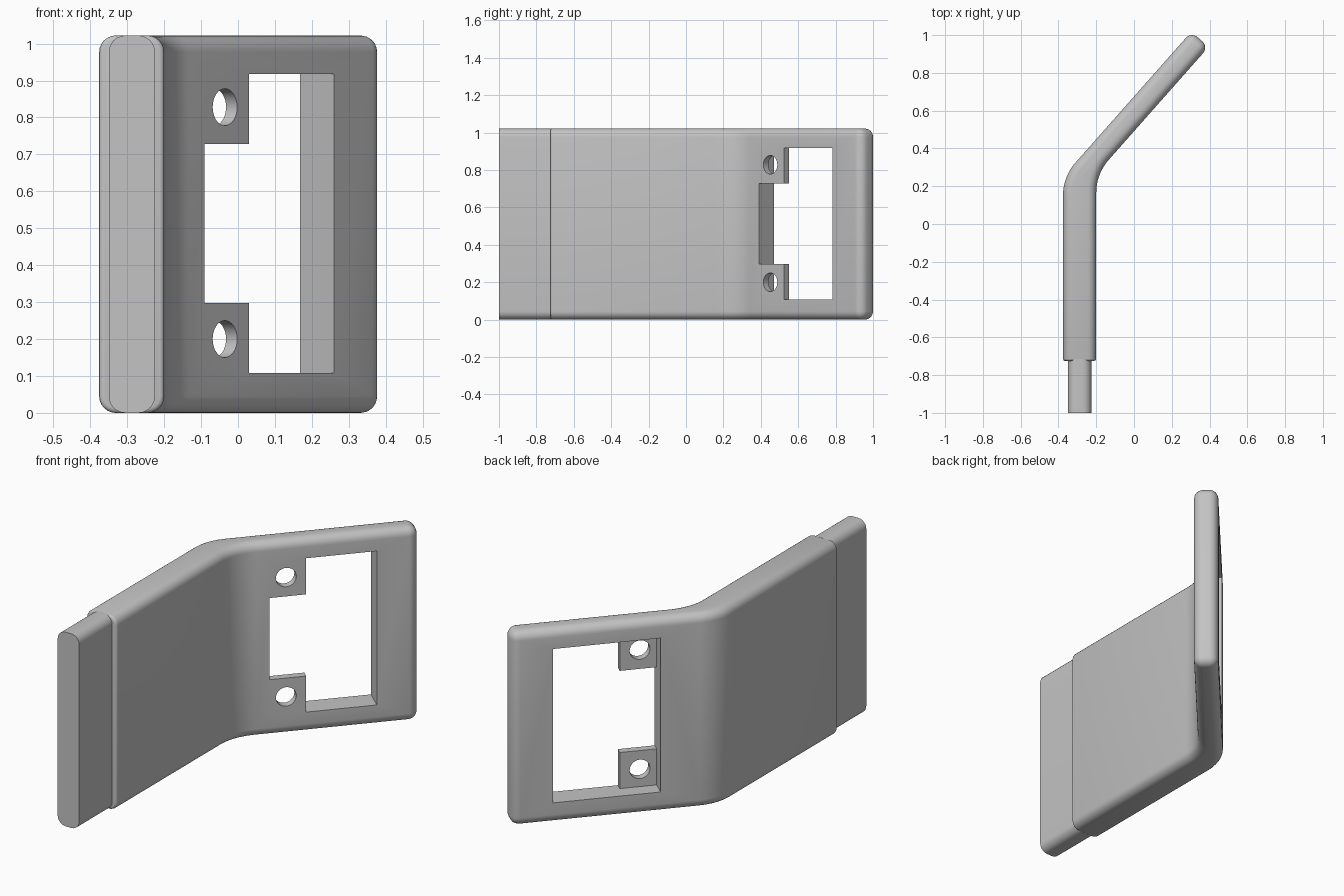
import bpy, bmesh, math
from mathutils import Vector, Matrix

if "Cube" in bpy.data.objects:
    bpy.data.objects.remove(bpy.data.objects["Cube"], do_unlink=True)

HEIGHT = 1.022
ROUND = 0.045            # edge rounding of the plate
LEFT, RIGHT = -0.376, -0.2
FRONT = -0.725           # where the thick plate ends
ARM_T, ARM_END = 0.122, 1.026
ANGLE = math.radians(41.5)

# Frame of the slanted arm: s runs along it, t through its thickness
ALONG = Vector((math.sin(ANGLE), math.cos(ANGLE), 0))
ACROSS = Vector((math.cos(ANGLE), -math.sin(ANGLE), 0))
ORIGIN = Vector((LEFT, 0.25, 0))


def arm(s, t, z=0):
    return ORIGIN + ALONG * s + ACROSS * t + Vector((0, 0, z))


grey = bpy.data.materials.new("plain_grey")
grey.use_nodes = True
COLOUR = (0.55, 0.55, 0.55, 1)
grey.diffuse_color = COLOUR
grey.node_tree.nodes["Principled BSDF"].inputs["Base Color"].default_value = COLOUR


def add_object(name, bm):
    bmesh.ops.recalc_face_normals(bm, faces=bm.faces)
    mesh = bpy.data.meshes.new(name)
    bm.to_mesh(mesh)
    bm.free()
    mesh.materials.append(grey)
    obj = bpy.data.objects.new(name, mesh)
    bpy.context.collection.objects.link(obj)
    return obj


def extrude_profile(points, z0, z1):
    bm = bmesh.new()
    face = bm.faces.new([bm.verts.new((p[0], p[1], z0)) for p in points])
    new = bmesh.ops.extrude_face_region(bm, geom=[face])["geom"]
    bmesh.ops.translate(bm, vec=(0, 0, z1 - z0),
                        verts=[v for v in new if isinstance(v, bmesh.types.BMVert)])
    bmesh.ops.recalc_face_normals(bm, faces=bm.faces)
    return bm


def round_edges(bm, edges, radius, segments):
    bmesh.ops.bevel(bm, geom=edges, offset=radius, offset_type='OFFSET',
                    segments=segments, profile=0.5, affect='EDGES',
                    clamp_overlap=False)


def bend(corner, tangent=0.1, steps=12):
    """Arc from the straight plate into the slanted arm."""
    radius = tangent / math.tan(ANGLE / 2)
    cx, cy = corner.x + radius, corner.y - tangent
    return [(cx - radius * math.cos(ANGLE * i / steps),
             cy + radius * math.sin(ANGLE * i / steps)) for i in range(steps + 1)]


def at_front(edge):
    return all(abs(v.co.y - FRONT) < 1e-4 for v in edge.verts)


# Bent plate: side profile with two bends, extruded upwards
inner_s = (RIGHT - ORIGIN.x - ACROSS.x * ARM_T) / ALONG.x
outline = [(LEFT, FRONT)] + bend(ORIGIN)
outline += [arm(ARM_END, 0)[:2], arm(ARM_END, ARM_T)[:2]]
outline += bend(arm(inner_s, ARM_T))[::-1] + [(RIGHT, FRONT)]
bm = extrude_profile(outline, 0, HEIGHT)


def is_rim(edge):
    a, b = (v.co for v in edge.verts)
    if abs(a.z - b.z) < 1e-4:
        return not at_front(edge)
    return (a - ORIGIN).dot(ALONG) > ARM_END - 0.01


round_edges(bm, [e for e in bm.edges if is_rim(e)], ROUND, 6)
round_edges(bm, [e for e in bm.edges if at_front(e)], 0.012, 3)
plate = add_object("bent_plate", bm)


# Cutters for the window, its wide middle, the rear pocket and the screw holes
def box_cutter(name, s0, s1, t0, t1, z0, z1):
    corners = [arm(s0, t0), arm(s1, t0), arm(s1, t1), arm(s0, t1)]
    return add_object(name, extrude_profile(corners, z0, z1))


def hole_cutter(name, s, z, radius):
    bm = bmesh.new()
    turn = ACROSS.to_track_quat('Z', 'Y').to_matrix().to_4x4()
    bmesh.ops.create_cone(bm, cap_ends=True, segments=32, radius1=radius,
                          radius2=radius, depth=0.5,
                          matrix=Matrix.Translation(arm(s, 0, z)) @ turn)
    return add_object(name, bm)


EDGE, TAB_END, FAR = 0.2935, 0.4745, 0.821
LOW, HIGH = 0.108, 0.918
TAB_T = 0.04
cutters = [
    box_cutter("window_cutter", TAB_END, FAR, -0.1, 0.25, LOW, HIGH),
    box_cutter("notch_cutter", EDGE, TAB_END + 0.05, -0.1, 0.25, 0.298, 0.728),
    box_cutter("pocket_cutter", EDGE, TAB_END + 0.05, -0.1, ARM_T - TAB_T, LOW, HIGH),
    hole_cutter("lower_hole_cutter", 0.376, 0.2, 0.05),
    hole_cutter("upper_hole_cutter", 0.376, 0.828, 0.05),
]
bpy.context.view_layer.objects.active = plate
for cutter in cutters:
    cutter.hide_render = True
    mod = plate.modifiers.new(cutter.name, 'BOOLEAN')
    mod.operation, mod.solver, mod.object = 'DIFFERENCE', 'EXACT', cutter
    bpy.ops.object.modifier_apply(modifier=mod.name)
    bpy.data.objects.remove(cutter, do_unlink=True)

# Thinner tongue at the front, rounded along its length
x0, x1, y0, y1 = -0.35, -0.225, -1.0, FRONT + 0.01
bm = extrude_profile([(x0, y0), (x1, y0), (x1, y1), (x0, y1)], 0, HEIGHT)
long_edges = [e for e in bm.edges
              if abs(e.verts[0].co.y - e.verts[1].co.y) > 0.1]
round_edges(bm, long_edges, ROUND, 6)
tongue = add_object("tongue", bm)

# Smooth rounded edges, crisp cut edges
bpy.ops.object.select_all(action='DESELECT')
for obj in (plate, tongue):
    obj.select_set(True)
bpy.context.view_layer.objects.active = plate
bpy.ops.object.shade_smooth_by_angle(angle=math.radians(30))
